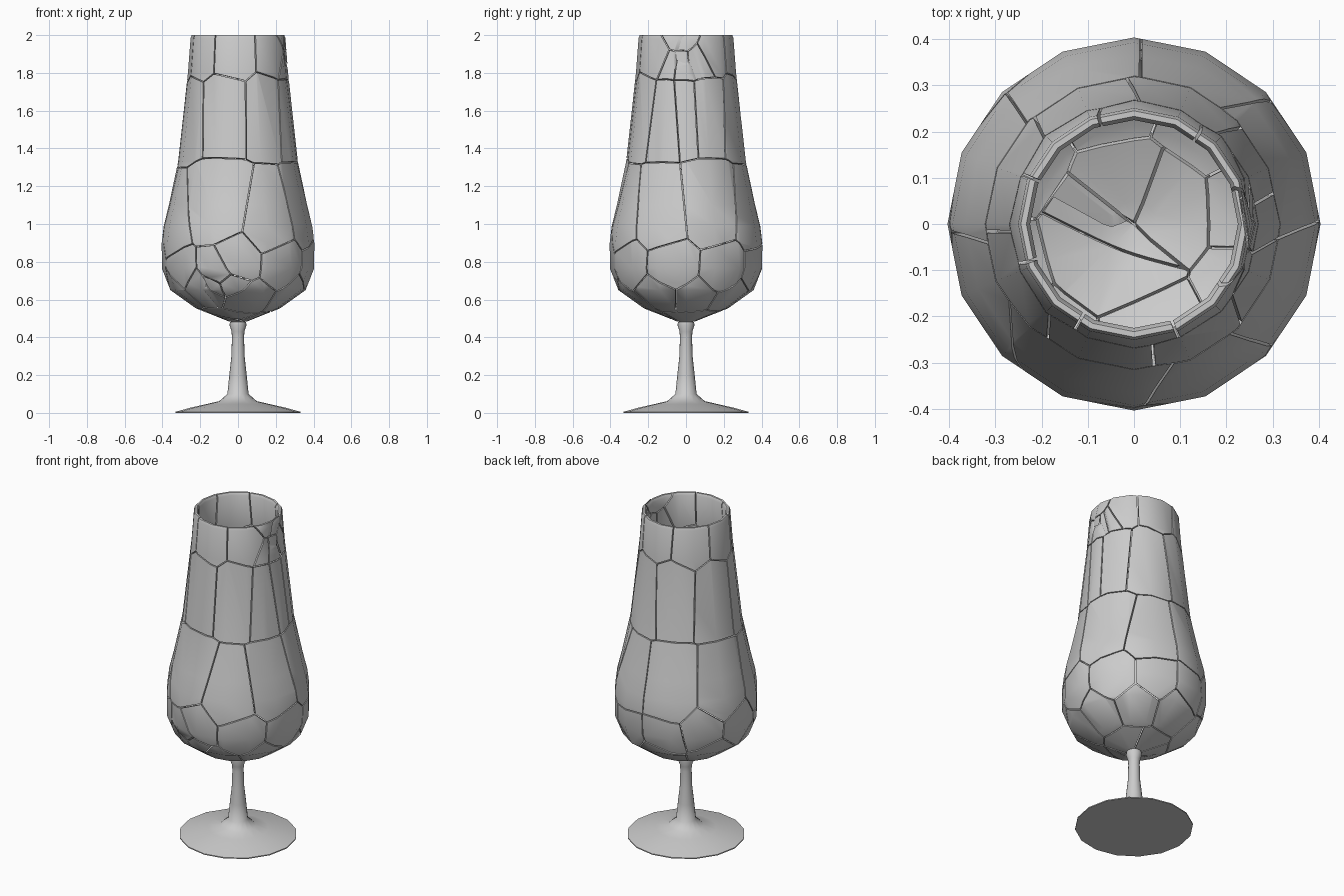
import bpy, bmesh, math, random
from mathutils import Vector

if "Cube" in bpy.data.objects:
    bpy.data.objects.remove(bpy.data.objects["Cube"])

random.seed(4)
SIDES = 16
GAP = 0.006

OUTER = [(0, 0.475), (0.05, 0.485), (0.222, 0.553), (0.358, 0.65), (0.403, 0.765),
         (0.404, 0.90), (0.393, 0.99), (0.366, 1.10), (0.317, 1.33), (0.265, 1.80), (0.251, 1.985)]
RIM = [(0.245, 2.0), (0.233, 2.0), (0.225, 1.985)]
INNER = [(0.239, 1.80), (0.291, 1.33), (0.340, 1.10), (0.366, 0.99), (0.377, 0.90),
         (0.377, 0.772), (0.336, 0.67), (0.21, 0.58), (0.05, 0.516), (0, 0.508)]
STEM = [(0, 0), (0.33, 0), (0.33, 0.006), (0.25, 0.028), (0.17, 0.046), (0.10, 0.062), (0.056, 0.10),
        (0.046, 0.20), (0.035, 0.30), (0.032, 0.40), (0.034, 0.43), (0.045, 0.465), (0.042, 0.482), (0, 0.487)]


def lathe(profile):
    """Revolve an (r, z) profile around z into a closed bmesh."""
    bm = bmesh.new()
    rings = []
    for r, z in profile:
        if r == 0:
            rings.append([bm.verts.new((0, 0, z))] * SIDES)
        else:
            rings.append([bm.verts.new((r * math.cos(2 * math.pi * i / SIDES),
                                        r * math.sin(2 * math.pi * i / SIDES), z)) for i in range(SIDES)])
    for a, b in zip(rings, rings[1:]):
        for i in range(SIDES):
            j = (i + 1) % SIDES
            bm.faces.new(list(dict.fromkeys((a[i], a[j], b[j], b[i]))))
    bmesh.ops.recalc_face_normals(bm, faces=bm.faces)
    return bm


def finish(bm, name, angle):
    mesh = bpy.data.meshes.new(name)
    bm.to_mesh(mesh)
    obj = bpy.data.objects.new(name, mesh)
    bpy.context.collection.objects.link(obj)
    bpy.ops.object.select_all(action='DESELECT')
    obj.select_set(True)
    bpy.context.view_layer.objects.active = obj
    bpy.ops.object.shade_smooth_by_angle(angle=math.radians(angle))
    return obj


def wall_point(deg, z):
    """Point in the glass wall at a given bearing and height."""
    r = OUTER[-1][0]
    for (r0, z0), (r1, z1) in zip(OUTER, OUTER[1:]):
        if z0 <= z <= z1:
            r = r0 + (r1 - r0) * (z - z0) / (z1 - z0)
            break
    a = math.radians(deg)
    return Vector((r * math.cos(a), r * math.sin(a), z))


# Shard centres: rows of large pieces (bearing in degrees, -90 is the front)
rows = [(1.90, 0.01, (-95, -40, 30, 80, 130, 180, 220)),
        (1.66, 0.01, (-106, -57, -23, -1, 21, 67, 108, 162, 205)),
        (1.00, 0.05, (-112, -62, -25, 20, 65, 110, 160, 205)),
        (0.78, 0.05, (-90, -50, -12, 30, 70, 105, 140, 175, 215)),
        (0.61, 0.03, (-75, -30, 10, 55, 100, 150, 200))]
seeds = [wall_point(d + random.uniform(-3, 3), z + random.uniform(-j, j))
         for z, j, bearings in rows for d in bearings]


# Clusters of small chips: right rim, front-left belly, bowl bottom
def cluster(centre, spread, count):
    for _ in range(count):
        seeds.append(centre + Vector([random.uniform(-spread, spread) for _ in range(3)]))


cluster(wall_point(2, 1.90), 0.075, 7)
cluster(wall_point(-112, 0.67), 0.08, 7)
cluster(Vector((0, 0, 0.50)), 0.06, 6)

# Bowl: cut the shell into shards separated by fine cracks
shell = lathe(OUTER + RIM + INNER)
shards = bmesh.new()
for s in seeds:
    bm = shell.copy()
    for o in sorted(seeds, key=lambda p: (p - s).length)[1:]:
        n = (o - s).normalized()
        co = (o + s) / 2 - n * GAP / 2
        if not any((v.co - co).dot(n) > 1e-5 for v in bm.verts):
            continue
        cut = bmesh.ops.bisect_plane(bm, geom=bm.verts[:] + bm.edges[:] + bm.faces[:], dist=1e-6,
                                     plane_co=co, plane_no=n, clear_outer=True)
        if not bm.faces:
            break
        edges = [e for e in cut['geom_cut'] if isinstance(e, bmesh.types.BMEdge) and e.is_boundary]
        if edges:
            bmesh.ops.triangle_fill(bm, edges=edges, use_beauty=True, normal=n)
    if bm.faces:
        bmesh.ops.recalc_face_normals(bm, faces=bm.faces)
        piece = bpy.data.meshes.new("shard")
        bm.to_mesh(piece)
        shards.from_mesh(piece)
        bpy.data.meshes.remove(piece)
    bm.free()
finish(shards, "bowl_shards", 45)

# Stem and foot in one piece
finish(lathe(STEM), "stem_and_foot", 45)
